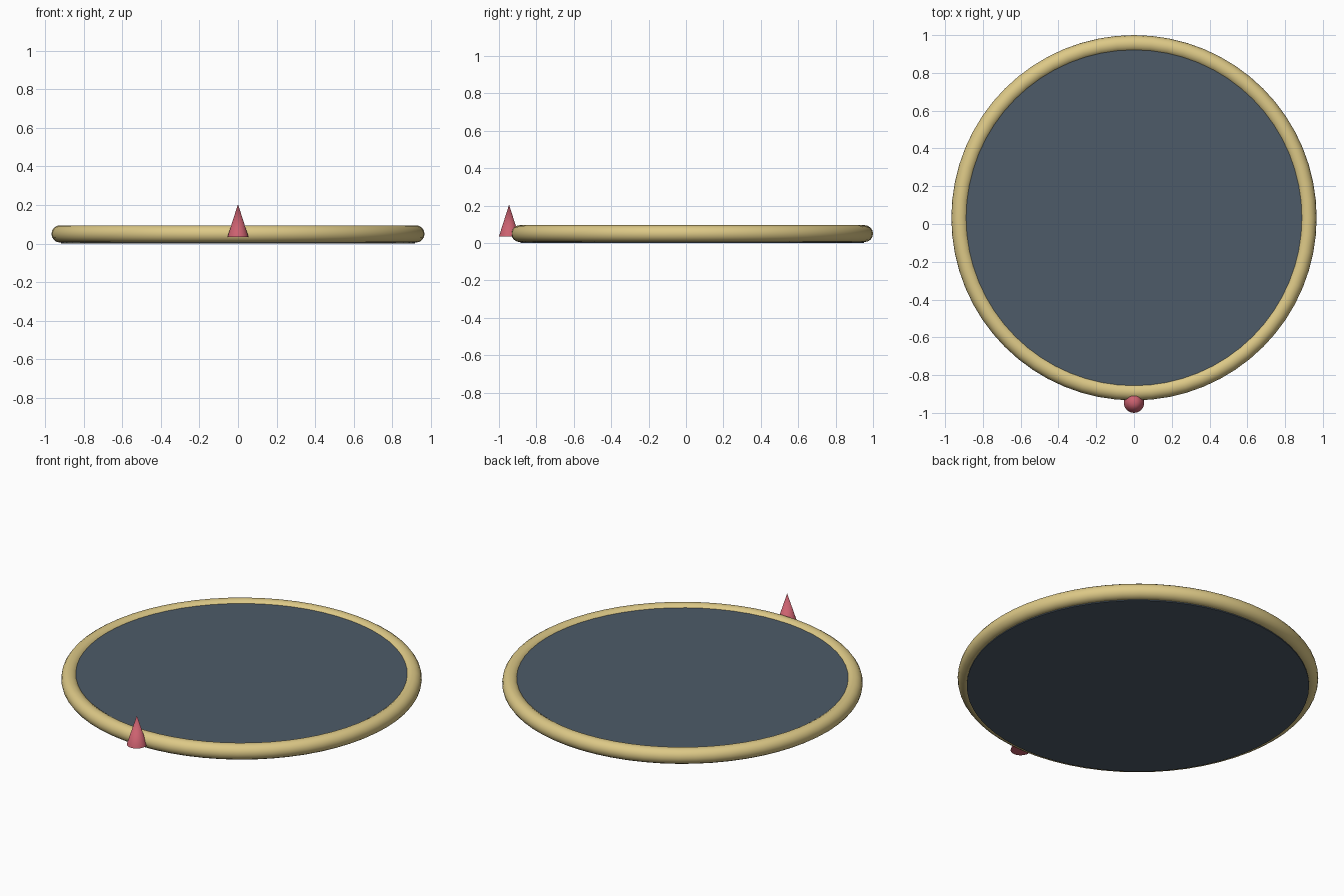
import bpy
import math

if "Cube" in bpy.data.objects:
    bpy.data.objects.remove(bpy.data.objects["Cube"])

CENTRE_Y = 0.033  # disc centre; the pointer sticks out at the front


def material(name, rgb):
    mat = bpy.data.materials.new(name)
    mat.diffuse_color = (*rgb, 1.0)
    mat.use_nodes = True
    mat.node_tree.nodes["Principled BSDF"].inputs["Base Color"].default_value = mat.diffuse_color
    return mat


def finish(name, mat):
    obj = bpy.context.object
    obj.name = name
    obj.data.materials.append(mat)
    bpy.ops.object.shade_smooth_by_angle(angle=math.radians(40))
    return obj


gold = material("pale gold", (0.72, 0.58, 0.24))
slate = material("slate grey", (0.075, 0.105, 0.14))
red = material("rose red", (0.60, 0.12, 0.16))

# Flat round plate
bpy.ops.mesh.primitive_cylinder_add(vertices=64, radius=0.918, depth=0.08,
                                    location=(0, CENTRE_Y, 0.04))
finish("plate", slate)

# Rounded rim around the plate
bpy.ops.mesh.primitive_torus_add(major_segments=64, minor_segments=16,
                                 major_radius=0.922, minor_radius=0.045,
                                 location=(0, CENTRE_Y, 0.05))
finish("rim", gold)

# Pointed marker at the front of the rim
bpy.ops.mesh.primitive_cone_add(vertices=24, radius1=0.054, radius2=0.0,
                                depth=0.17, location=(0, -0.946, 0.12))
finish("front_marker", red)
